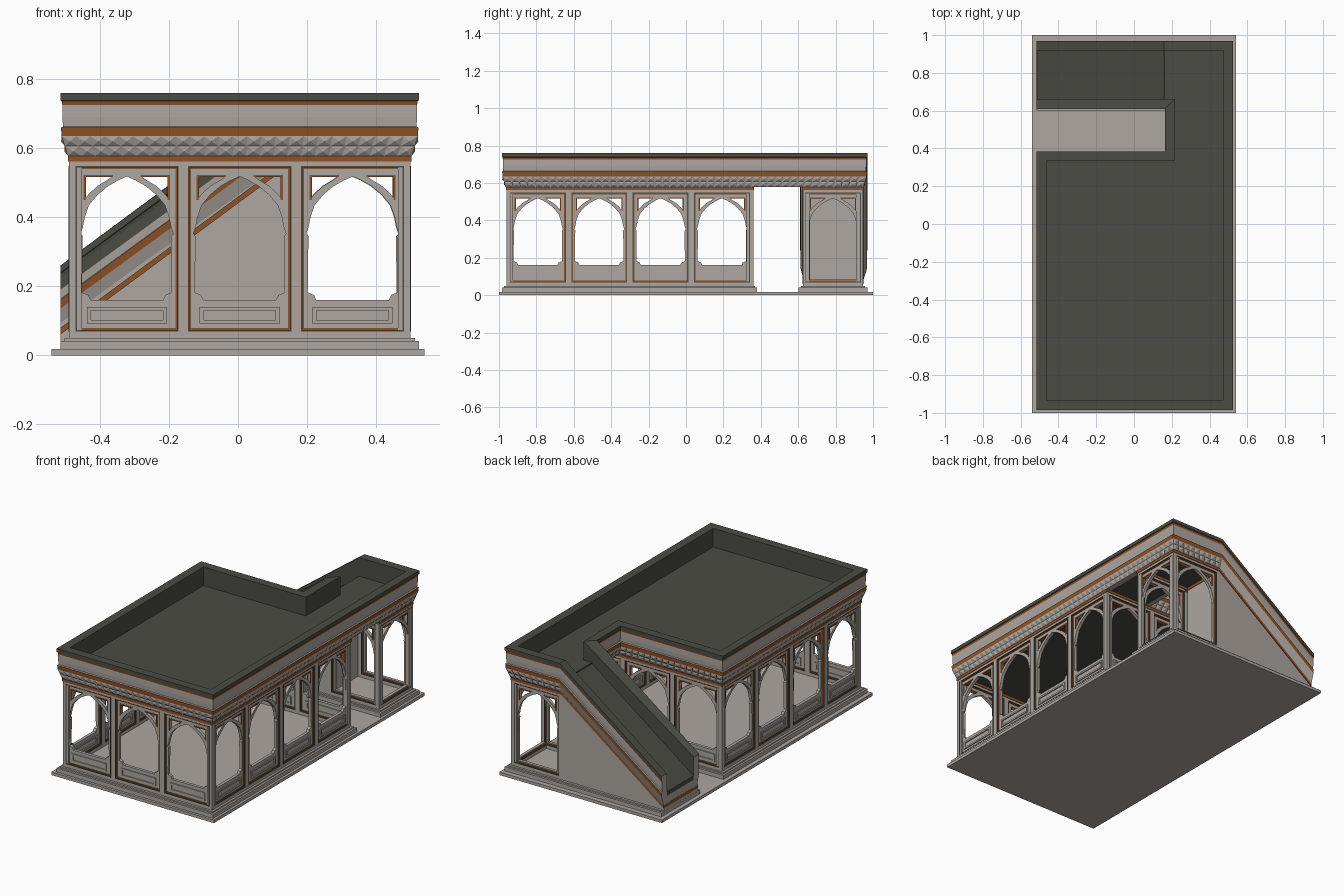
import bpy, bmesh
from mathutils import Matrix, Vector

if "Cube" in bpy.data.objects:
    bpy.data.objects.remove(bpy.data.objects["Cube"])


def material(name, rgb):
    m = bpy.data.materials.new(name)
    m.diffuse_color = (*rgb, 1)
    m.use_nodes = True
    m.node_tree.nodes["Principled BSDF"].inputs["Base Color"].default_value = m.diffuse_color
    return m


STONE = material("grey stone", (0.42, 0.385, 0.355))
ORANGE = material("burnt orange trim", (0.28, 0.085, 0.02))
DARK = material("dark roof", (0.072, 0.072, 0.06))
MATS = [STONE, ORANGE, DARK]


def add_object(name, me, mats):
    ob = bpy.data.objects.new(name, me)
    for m in mats:
        me.materials.append(m)
    for p in me.polygons:
        p.use_smooth = False
    bpy.context.collection.objects.link(ob)
    return ob


def finish(name, bm, mats):
    me = bpy.data.meshes.new(name)
    bmesh.ops.recalc_face_normals(bm, faces=bm.faces)
    bm.to_mesh(me)
    bm.free()
    return add_object(name, me, mats)


def box(name, x0, x1, y0, y1, z0, z1, mat):
    prism(name, [(x0, z0), (x1, z0), (x1, z1), (x0, z1)], y0, y1, mat)


def prism(name, xz, y0, y1, mat):
    bm = bmesh.new()
    a = [bm.verts.new((x, y0, z)) for x, z in xz]
    b = [bm.verts.new((x, y1, z)) for x, z in xz]
    bm.faces.new(a)
    bm.faces.new(b)
    for i in range(len(xz)):
        j = (i + 1) % len(xz)
        bm.faces.new((a[i], a[j], b[j], b[i]))
    finish(name, bm, [mat])


def cut_plate(name, loops, thick, mat, matrix):
    """Flat plate from outlines; inner outlines become holes."""
    cu = bpy.data.curves.new(name, 'CURVE')
    cu.dimensions = '2D'
    cu.fill_mode = 'BOTH'
    cu.extrude = thick / 2
    for pts in loops:
        sp = cu.splines.new('POLY')
        sp.points.add(len(pts) - 1)
        for p, (x, y) in zip(sp.points, pts):
            p.co = (x, y, 0, 1)
        sp.use_cyclic_u = True
    tmp = bpy.data.objects.new(name, cu)
    bpy.context.collection.objects.link(tmp)
    dg = bpy.context.evaluated_depsgraph_get()
    me = bpy.data.meshes.new_from_object(tmp.evaluated_get(dg))
    bpy.data.objects.remove(tmp)
    me.materials.clear()
    add_object(name, me, [mat]).matrix_world = matrix


def rect(c, hw, z0, z1):
    return [(c - hw, z0), (c + hw, z0), (c + hw, z1), (c - hw, z1)]


# half outlines of the arch, spandrel opening and spandrel trim
ARCH = [(.128, .345), (.134, .352), (.128, .37), (.122, .40), (.11, .435),
        (.085, .465), (.055, .49), (.025, .507), (0, .518)]
SILL = [(.105, .16), (.112, .175), (.13, .182)]
DOOR = [(.13, .085)]
SPANDREL = [(.118, .516), (.118, .458), (.108, .47), (.085, .491), (.06, .506), (.045, .516)]
CORNER = [(.125, .523), (.125, .45), (.118, .45), (.118, .516), (.04, .516), (.04, .523)]


def shifted(pts, c, s=1):
    return [(c + s * x, z) for x, z in pts]


def wall(name, origin, direction, half, centres, door=False):
    """Arcade wall: frame, recessed arch panels and orange trim."""
    d = Vector((*direction, 0))
    n = d.cross(Vector((0, 0, 1)))
    o = Vector((*origin, 0)) - n * .018
    M = Matrix((d, (0, 0, 1), n)).transposed().to_4x4()
    M.translation = o
    cut_plate(name + "_frame", [rect(0, half, .045, .57)] +
              [rect(c, .148, .07, .547) for c in centres], .036, STONE, M)
    cut_plate(name + "_orange_band", [rect(0, half + .003, .561, .577)], .042, ORANGE, M)
    for k, c in enumerate(centres):
        tag = f"{name}_bay{k + 1}"
        side = (DOOR if door else SILL) + ARCH
        arch = shifted(side, c) + shifted(side[-2::-1], c, -1)
        cut_plate(tag + "_arch_panel",
                  [rect(c, .148, .07, .547), arch, shifted(SPANDREL, c), shifted(SPANDREL, c, -1)],
                  .018, STONE, M)
        cut_plate(tag + "_dark_border",
                  [rect(c, .1495, .0685, .5485), rect(c, .145, .073, .544)], .0375, DARK, M)
        cut_plate(tag + "_orange_border",
                  [rect(c, .145, .073, .544), rect(c, .1405, .0785, .5395)], .026, ORANGE, M)
        for s in (1, -1):
            cut_plate(tag + "_spandrel_trim", [shifted(CORNER, c, s)], .022, ORANGE, M)
        if not door:
            cut_plate(tag + "_sill_moulding",
                      [rect(c, .116, .092, .14), rect(c, .104, .102, .13)], .03, STONE, M)


# base plate and plinths
box("base_plate", -.54, .54, -1, 1, 0, .018, STONE)
for nm, y0, y1 in (("hall", -.985, .38), ("ramp", .602, .97)):
    box(nm + "_plinth", -.515, .525, y0, y1, .018, .042, STONE)
    box(nm + "_plinth_step", -.503, .513, y0 + .012, y1 - .012, .042, .05, STONE)

# arcade walls
three, four = (-.327, 0, .327), (-.492, -.164, .164, .492)
wall("front_wall", (.005, -.96), (1, 0), .495, three)
wall("hall_back_wall", (.005, .36), (-1, 0), .495, three)
wall("right_wall", (.5, -.3), (0, 1), .658, four)
wall("left_wall", (-.49, -.3), (0, -1), .658, four)
wall("chamber_right_wall", (.5, .785), (0, 1), .158, (0,), True)
wall("chamber_back_wall", (.33, .945), (-1, 0), .17, (0,), True)
wall("chamber_front_wall", (.33, .625), (1, 0), .17, (0,), True)

# roof slabs, ramp floor and solid ramp base
box("hall_roof", -.485, .495, -.955, .355, .58, .648, DARK)
box("link_roof", .195, .495, .355, .64, .58, .648, DARK)
box("chamber_roof", .16, .495, .64, .94, .58, .648, DARK)
prism("ramp_floor", [(-.514, .148), (.17, .648), (.17, .582), (-.514, .082)], .638, .943, DARK)
prism("ramp_base", [(-.5145, .02), (.16, .02), (.16, .59), (-.5145, .125)], .627, .944, STONE)
prism("ramp_orange_band", [(-.515, .06), (.162, .56), (.162, .579), (-.515, .079)],
      .622, .948, ORANGE)

# cornice and parapet: profile (outward offset, z, material of the face to the next point)
PROFILE = [(-.052, .577, 0), (-.026, .577, 0), (-.022, .578, 0), (-.004, .635, 1),
           (-.002, .66, 0), (-.008, .663, 0), (-.006, .69, 0), (-.006, .725, 1),
           (-.004, .737, 2), (0, .739, 2), (0, .76, 2), (-.052, .76, 2)]
# plan path with drop of height; first and last stretches follow the ramp
PATH = [(-.515, .61, -.5), (.165, .61, 0), (.165, .385, 0), (-.515, .385, 0), (-.515, -.985, 0),
        (.525, -.985, 0), (.525, .97, 0), (.16, .97, 0), (-.515, .97, -.5)]


def outward(i):
    d = Vector(PATH[i + 1][:2]) - Vector(PATH[i][:2])
    d.normalize()
    return Vector((d.y, -d.x))


rings = []
for i, (x, y, drop) in enumerate(PATH):
    n1, n2 = outward(max(i - 1, 0)), outward(min(i, len(PATH) - 2))
    m = (n1 + n2) / (1 + n1.dot(n2))
    rings.append([Vector((x + m.x * o, y + m.y * o, z + drop)) for o, z, _ in PROFILE])

bm = bmesh.new()
vs = [[bm.verts.new(p) for p in r] for r in rings]
N = len(PROFILE)
for i in range(len(PATH) - 1):
    for j in range(N):
        k = (j + 1) % N
        f = bm.faces.new((vs[i][j], vs[i + 1][j], vs[i + 1][k], vs[i][k]))
        f.material_index = 2 if (i == 0 and j in (6, 7)) else PROFILE[j][2]
bm.faces.new(vs[0])
bm.faces.new(vs[-1])
finish("cornice_and_parapet", bm, MATS)

# pyramid studs in two rows on the level stretches of the cornice
bm = bmesh.new()
for i in range(1, 7):
    a, b, c, d = rings[i][2], rings[i + 1][2], rings[i + 1][3], rings[i][3]
    out = outward(i)
    count = max(2, round((b - a).length / .04))

    def at(u, v):
        return a.lerp(b, u).lerp(d.lerp(c, u), v)
    for s in range(count):
        for r in range(2):
            u0, u1, v0, v1 = s / count, (s + 1) / count, r / 2, (r + 1) / 2
            q = [bm.verts.new(at(u, v)) for u, v in ((u0, v0), (u1, v0), (u1, v1), (u0, v1))]
            tip = at((u0 + u1) / 2, (v0 + v1) / 2) + Vector((out.x, out.y, -.2)) * .006
            t = bm.verts.new(tip)
            for e in range(4):
                bm.faces.new((q[e], q[(e + 1) % 4], t))
            bm.faces.new(q[::-1])
finish("cornice_studs", bm, [STONE])
